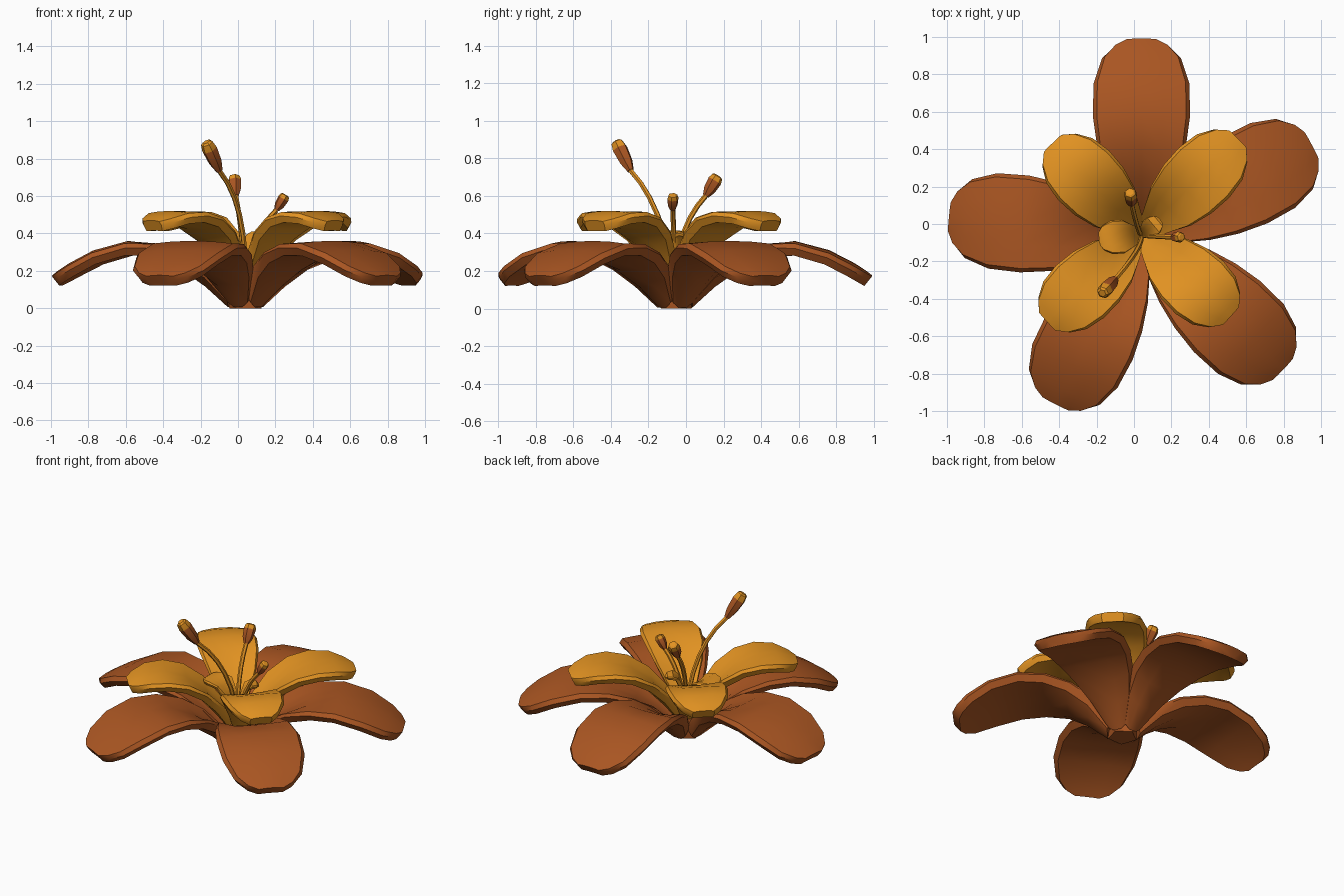
import bpy, bmesh, math
from mathutils import Vector

if "Cube" in bpy.data.objects:
    bpy.data.objects.remove(bpy.data.objects["Cube"])

CX, CY = 0.04, -0.06


def material(name, rgb):
    m = bpy.data.materials.new(name)
    m.diffuse_color = (*rgb, 1)
    m.use_nodes = True
    m.node_tree.nodes["Principled BSDF"].inputs["Base Color"].default_value = m.diffuse_color
    return m


BROWN = material("rust brown", (0.40, 0.092, 0.016))
YELLOW = material("golden yellow", (0.76, 0.29, 0.016))


def loft(name, rings, mats, rule=None, angle=35):
    """Skin closed rings of points, cap both ends."""
    bm = bmesh.new()
    vs = [[bm.verts.new(p) for p in ring] for ring in rings]
    n = len(vs[0])
    for i, (a, b) in enumerate(zip(vs, vs[1:])):
        for k in range(n):
            f = bm.faces.new((a[k], a[(k + 1) % n], b[(k + 1) % n], b[k]))
            f.material_index = rule(i) if rule else 0
    bm.faces.new(vs[0])
    f = bm.faces.new(vs[-1])
    f.material_index = rule(len(rings)) if rule else 0
    bmesh.ops.recalc_face_normals(bm, faces=bm.faces)
    for f in bm.faces:
        f.smooth = True
    me = bpy.data.meshes.new(name)
    bm.to_mesh(me)
    bm.free()
    me.set_sharp_from_angle(angle=math.radians(angle))
    for m in mats:
        me.materials.append(m)
    ob = bpy.data.objects.new(name, me)
    bpy.context.collection.objects.link(ob)
    return ob


# petal cross-section: (side, thickness) going round
SECTION = [(-0.92, 0.9), (-0.45, 1), (0, 1), (0.45, 1), (0.92, 0.9), (1, 0.2),
           (0.9, -1), (0.4, -1), (-0.4, -1), (-0.9, -1), (-1, 0.2)]


def petal(name, deg, stations, stretch, thick, mat):
    """stations: radius, height, half width, cup (edge lift)."""
    a = math.radians(deg)
    out = Vector((math.cos(a), math.sin(a), 0))
    side = Vector((-math.sin(a), math.cos(a), 0))
    rings = []
    last = len(stations) - 1
    for i, (r, z, w, cup) in enumerate(stations):
        p, q = stations[max(i - 1, 0)], stations[min(i + 1, last)]
        tan = Vector((q[0] - p[0], q[1] - p[1])).normalized()
        ring = []
        for u, t in SECTION:
            rr = (r - tan.y * t * thick) * stretch
            zz = z + tan.x * t * thick + cup * u * u
            ring.append(Vector((CX, CY, max(zz, 0))) + out * rr + side * u * w)
        rings.append(ring)
    return loft(name, rings, [mat])


# five drooping outer petals
OUTER = [(0.07, 0.025, 0.065, 0.04), (0.19, 0.13, 0.14, 0.075), (0.32, 0.226, 0.195, 0.055),
         (0.47, 0.302, 0.237, 0.015), (0.63, 0.326, 0.26, -0.012), (0.80, 0.280, 0.256, -0.016),
         (0.93, 0.212, 0.212, -0.016), (0.99, 0.172, 0.15, -0.01), (1.018, 0.150, 0.085, -0.003)]
for k, (deg, length) in enumerate([(90, 1.047), (28, 1.027), (316.5, 1.04), (243, 1.01), (174.5, 1.03)]):
    petal(f"outer_petal_{k + 1}", deg, OUTER, length / 1.035, 0.034, BROWN)

# four raised inner petals
INNER = [(0.03, 0.12, 0.04, 0.02), (0.12, 0.235, 0.095, 0.05), (0.22, 0.35, 0.15, 0.045),
         (0.34, 0.445, 0.182, 0.02), (0.46, 0.488, 0.19, 0.0), (0.57, 0.490, 0.172, -0.01),
         (0.65, 0.462, 0.125, -0.008), (0.692, 0.442, 0.07, -0.003)]
for k, (deg, length) in enumerate([(45, 0.735), (134, 0.69), (222.5, 0.69), (318, 0.65)]):
    petal(f"inner_petal_{k + 1}", deg, INNER, length / 0.71, 0.03, YELLOW)

# two small curled petals in the heart
SMALL = [(0.01, 0.2, 0.03, 0.01), (0.05, 0.3, 0.06, 0.02), (0.1, 0.37, 0.09, 0.02),
         (0.16, 0.4, 0.09, 0), (0.205, 0.395, 0.065, 0), (0.22, 0.385, 0.035, 0)]
petal("heart_petal_1", 184, SMALL, 1, 0.015, YELLOW)
petal("heart_petal_2", 40, [(r * 0.55, z, w * 0.6, c) for r, z, w, c in SMALL], 1, 0.012, YELLOW)


def tube(name, stops, mats, sides=6, rule=None):
    """stops: list of (point, radius)."""
    pts = [Vector(p) for p, _ in stops]
    rings = []
    for i, (p, r) in enumerate(stops):
        d = (pts[min(i + 1, len(pts) - 1)] - pts[max(i - 1, 0)]).normalized()
        x = d.cross(Vector((0.3, 1, 0))).normalized()
        y = d.cross(x)
        rings.append([pts[i] + (x * math.cos(t) + y * math.sin(t)) * r
                      for t in (2 * math.pi * k / sides for k in range(sides))])
    return loft(name, rings, mats, rule, 25)


# stamens: curved filament and a brown anther with a yellow tip
STAMENS = [((0.008, -0.152, 0.5), (-0.10, -0.295, 0.735), (-0.17, -0.37, 0.89), 0.042),
           ((0.017, -0.01, 0.41), (-0.012, 0.105, 0.6), (-0.02, 0.17, 0.708), 0.038),
           ((0.105, -0.065, 0.375), (0.205, -0.07, 0.525), (0.255, -0.07, 0.607), 0.031)]
for k, (mid, neck, tip, r) in enumerate(STAMENS):
    a, m, b, t = Vector((CX, CY, 0.15)), Vector(mid), Vector(neck), Vector(tip)
    ctrl = m * 2 - (a + b) / 2
    path = [a * (1 - s) ** 2 + ctrl * 2 * s * (1 - s) + b * s * s for s in (i / 6 for i in range(7))]
    tube(f"filament_{k + 1}", [(p, 0.014) for p in path], [YELLOW])
    tube(f"anther_{k + 1}", [(b.lerp(t, f), r * w) for f, w in
                             ((0, 0.45), (0.3, 0.85), (0.74, 1.0), (0.95, 0.8), (1, 0.5))],
         [BROWN, YELLOW], rule=lambda i: 1 if i >= 2 else 0)

# five-sided hub under the petals
tube("flower_base", [((CX, CY, 0), 0.09), ((CX, CY, 0.06), 0.1), ((CX, CY, 0.16), 0.08)], [BROWN], sides=5)
